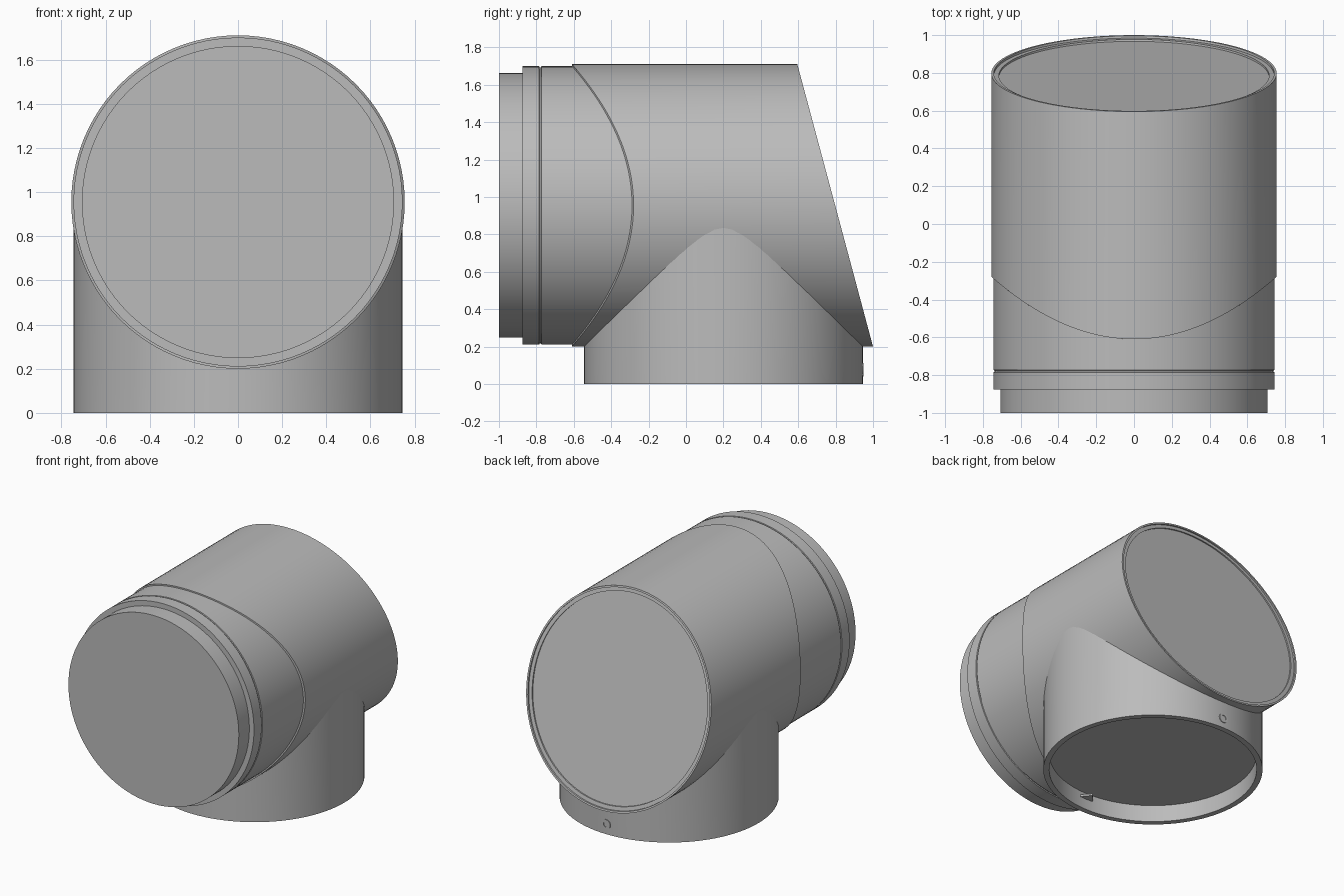
import bpy, bmesh, math

cube = bpy.data.objects.get("Cube")
if cube:
    bpy.data.objects.remove(cube, do_unlink=True)

SEG = 96
AXIS_Z = 0.955      # height of the horizontal barrel axis
PIPE_Y = 0.2        # centre of the vertical branch
SLEEVE_R = 0.755

grey = bpy.data.materials.new("plain grey")
grey.use_nodes = True
color = (0.5, 0.5, 0.5, 1)
grey.diffuse_color = color
grey.node_tree.nodes["Principled BSDF"].inputs["Base Color"].default_value = color


def finish(name, bm):
    bmesh.ops.recalc_face_normals(bm, faces=bm.faces)
    mesh = bpy.data.meshes.new(name)
    bm.to_mesh(mesh)
    bm.free()
    obj = bpy.data.objects.new(name, mesh)
    bpy.context.collection.objects.link(obj)
    mesh.materials.append(grey)
    bpy.ops.object.select_all(action="DESELECT")
    obj.select_set(True)
    bpy.context.view_layer.objects.active = obj
    bpy.ops.object.shade_smooth_by_angle(angle=math.radians(30))
    return obj


def turned(name, profile, place, seg=SEG, caps=()):
    """Skin rings of (radius, position); position may be a rule of (u, v)."""
    bm = bmesh.new()
    rings = []
    for radius, pos in profile:
        ring = []
        for i in range(seg):
            a = 2 * math.pi * i / seg
            u, v = radius * math.sin(a), radius * math.cos(a)
            t = pos(u, v) if callable(pos) else pos
            ring.append(bm.verts.new(place(u, v, t)))
        rings.append(ring)
    for a, b in zip(rings, rings[1:]):
        for i in range(seg):
            j = (i + 1) % seg
            bm.faces.new((a[i], a[j], b[j], b[i]))
    for c in caps:
        bm.faces.new(rings[c])
    return finish(name, bm)


def along_y(u, v, t):
    return (u, t, AXIS_Z + v)


def along_z(u, v, t):
    return (u, PIPE_Y + v, t)


def slant(depth):
    # sloping back plane, moved inward by depth
    return lambda u, v: 0.7975 - 0.268 * v - depth


def scallop(u, v):
    # curved front edge of the sleeve
    return -0.61 + 0.33 * (u / SLEEVE_R) ** 2


def saddle(u, v):
    # top of the branch follows the barrel
    return AXIS_Z - math.sqrt(0.75 ** 2 - u ** 2)


# Front plug, collar and inner barrel with a fine groove
turned("inner_barrel", [
    (0.707, -1), (0.707, -0.875), (0.745, -0.875), (0.745, -0.785),
    (0.738, -0.783), (0.738, -0.775), (0.745, -0.773), (0.745, -0.2),
], along_y, caps=(0,))

# Outer sleeve with scalloped front and stepped, sloping back end
turned("outer_sleeve", [
    (0.742, scallop), (SLEEVE_R, scallop), (SLEEVE_R, slant(0)),
    (0.742, slant(0)), (0.742, slant(0.012)), (0.715, slant(0.012)),
    (0.715, slant(0.022)),
], along_y, caps=(-1,))

# Vertical branch with a shallow socket underneath
turned("branch_pipe", [
    (0.745, saddle), (0.745, 0), (0.705, 0), (0.705, 0.125),
], along_z, caps=(-1,))

# Small eyelet on the back of the branch
turned("back_eyelet", [
    (0.036, 0.93), (0.036, 0.95), (0.02, 0.95), (0.02, 0.946),
], lambda u, v, t: (u, t, 0.075 + v), seg=24, caps=(-1,))

# Small pointed catch inside the socket, at the front
bm = bmesh.new()
outline = [(-0.06, -0.51), (0.06, -0.51), (0.03, -0.47), (0, -0.44), (-0.03, -0.47)]
face = bm.faces.new([bm.verts.new((x, y, 0.08)) for x, y in outline])
lift = bmesh.ops.extrude_face_region(bm, geom=[face])["geom"]
bmesh.ops.translate(bm, vec=(0, 0, 0.015),
                    verts=[g for g in lift if isinstance(g, bmesh.types.BMVert)])
finish("socket_catch", bm)
